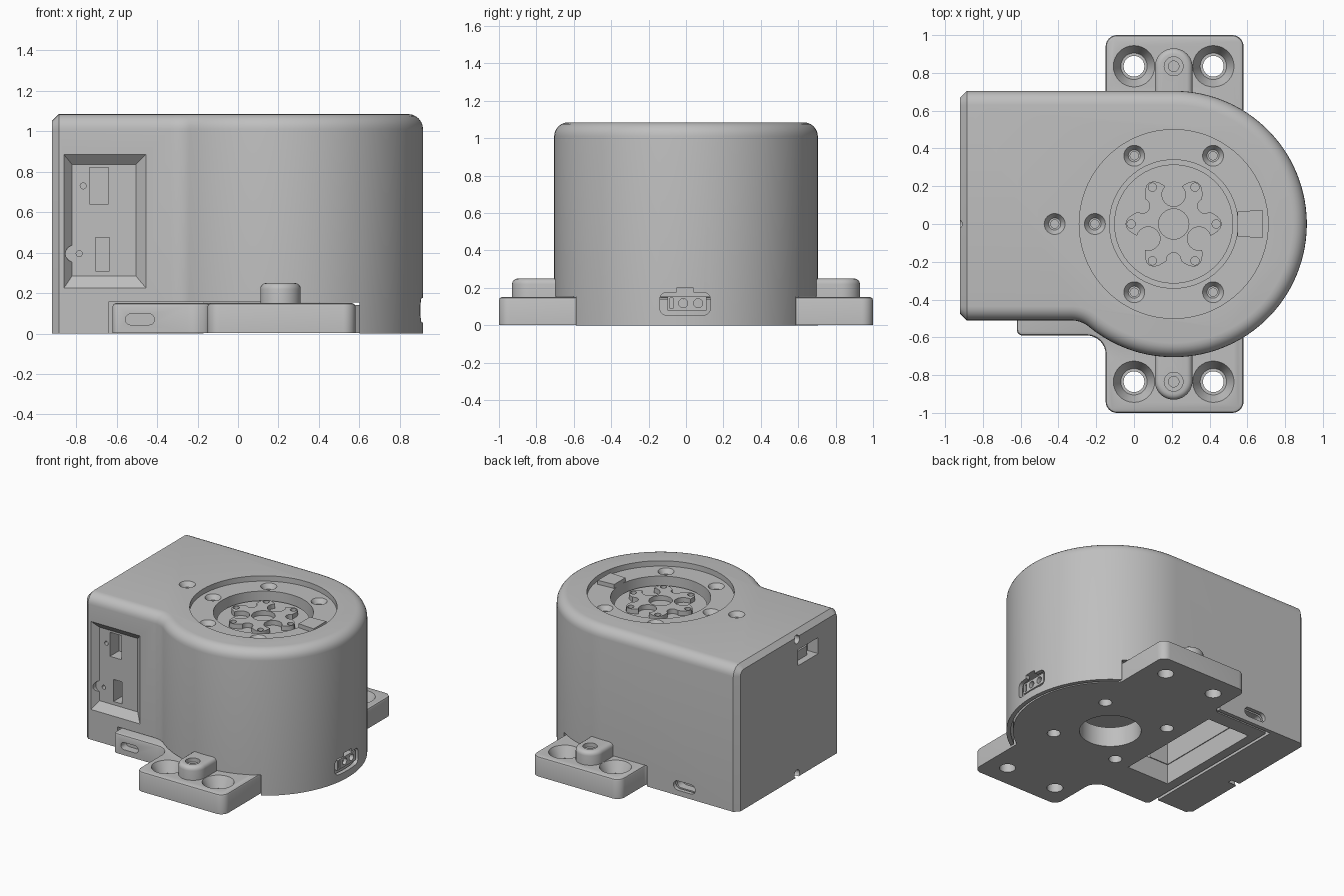
import bpy, bmesh
from math import sin, cos, pi, radians, tan, acos
from mathutils import Vector

old = bpy.data.objects.get("Cube")
if old:
    bpy.data.objects.remove(old, do_unlink=True)

grey = bpy.data.materials.new("housing_grey")
grey.use_nodes = True
grey.diffuse_color = (0.52, 0.52, 0.52, 1)
grey.node_tree.nodes["Principled BSDF"].inputs["Base Color"].default_value = grey.diffuse_color

CX = 0.21       # rotor axis
TOP = 1.085     # housing height
AXES = {"z": lambda a, b, c: (a, b, c), "y": lambda a, b, c: (a, c, b), "x": lambda a, b, c: (c, a, b)}


# ---- outlines ----
def arc(x, y, r, a0=0, a1=360, n=32):
    count = n if a1 - a0 == 360 else n + 1
    angles = [radians(a0 + (a1 - a0) * i / n) for i in range(count)]
    return [(x + r * cos(a), y + r * sin(a)) for a in angles]


def rect(x0, y0, x1, y1):
    return [(x0, y0), (x1, y0), (x1, y1), (x0, y1)]


def slot(x, y, half, r):
    return arc(x + half, y, r, -90, 90, 10) + arc(x - half, y, r, 90, 270, 10)


def rounded(corners, n=8):
    """Polygon whose corners (x, y, radius) are filleted."""
    out = []
    for i, (x, y, r) in enumerate(corners):
        p = Vector((x, y))
        u = (Vector(corners[i - 1][:2]) - p).normalized()
        v = (Vector(corners[(i + 1) % len(corners)][:2]) - p).normalized()
        half = acos(u.dot(v)) / 2
        centre = p + (u + v).normalized() * r / sin(half)
        start, end = p + u * r / tan(half) - centre, p + v * r / tan(half) - centre
        for k in range(n + 1):
            out.append(tuple(centre + start.normalized().slerp(end.normalized(), k / n) * r))
    return out


# ---- solids ----
def solid(name, ring, lo, hi, axis="z", ring2=None):
    bm = bmesh.new()
    a = [bm.verts.new(AXES[axis](p[0], p[1], lo)) for p in ring]
    b = [bm.verts.new(AXES[axis](p[0], p[1], hi)) for p in (ring2 or ring)]
    bm.faces.new(a)
    bm.faces.new(b)
    for i in range(len(a)):
        bm.faces.new((a[i - 1], a[i], b[i], b[i - 1]))
    bmesh.ops.recalc_face_normals(bm, faces=bm.faces)
    mesh = bpy.data.meshes.new(name)
    bm.to_mesh(mesh)
    bm.free()
    mesh.materials.append(grey)
    obj = bpy.data.objects.new(name, mesh)
    bpy.context.collection.objects.link(obj)
    return obj


def cone(x, y, lo, hi, r0, r1, axis="z"):
    return solid("cutter", arc(x, y, r0), lo, hi, axis, arc(x, y, r1))


def cyl(x, y, lo, hi, r, axis="z", n=32, name="cutter"):
    return solid(name, arc(x, y, r, n=n), lo, hi, axis)


def box(x0, y0, z0, x1, y1, z1, name="cutter"):
    return solid(name, rect(x0, y0, x1, y1), z0, z1)


def bevel(obj, test, width, segments):
    bm = bmesh.new()
    bm.from_mesh(obj.data)
    edges = [e for e in bm.edges if test(e.verts[0].co, e.verts[1].co)]
    bmesh.ops.bevel(bm, geom=edges, offset=width, segments=segments, profile=0.5, affect='EDGES')
    bm.to_mesh(obj.data)
    bm.free()


def boolean(obj, cutters, operation='DIFFERENCE'):
    bpy.context.view_layer.objects.active = obj
    for c in cutters:
        c.hide_render = True
        mod = obj.modifiers.new("cut", 'BOOLEAN')
        mod.operation, mod.object, mod.solver = operation, c, 'EXACT'
        bpy.ops.object.modifier_apply(modifier=mod.name)
        bpy.data.objects.remove(c, do_unlink=True)


def polar(r, degrees):
    return CX + r * cos(radians(degrees)), r * sin(radians(degrees))


def at_height(z):
    return lambda p, q: abs(p.z - z) < 1e-4 and abs(q.z - z) < 1e-4


# ---- housing: round drum running into a box, rounded top rim ----
outline = [(-0.92, 0.705), (-0.92, -0.51)] + arc(-0.3335, -0.66, 0.15, 90, 50.5, 8)
outline += arc(CX, 0, 0.705, 230.5, 450, 72)[1:]
housing = solid("housing", outline, 0, TOP)
on_top = at_height(TOP)
bevel(housing, lambda p, q: on_top(p, q) and max(p.x, q.x) > -0.9, 0.075, 6)
bevel(housing, lambda p, q: max(p.x, q.x) < -0.919 and max(p.z, q.z) > 0.01, 0.035, 1)

# underside cavity for the mounting plate
boolean(housing, [
    cyl(CX, 0, -0.1, 0.2, 0.675, n=72),
    box(-0.64, -0.8, -0.1, 0.2, 0.675, 0.155),
    box(-0.17, -1.1, -0.1, 0.6, 1.1, 0.154),
    box(-0.55, -0.3, -0.1, -0.2, 0.55, 0.45),
])
# top recess, rotor well and countersunk screw holes
boolean(housing, [cyl(CX, 0, 1.045, 1.2, 0.5, n=72), cyl(CX, 0, 0.9, 1.2, 0.34, n=64)])
for x, y, z in [polar(0.417, 60 * k) + (1.045,) for k in range(1, 6)] + [(-0.42, 0, TOP)]:
    boolean(housing, [cone(x, y, z - 0.035, z + 0.001, 0.032, 0.056), cyl(x, y, z - 0.07, z, 0.022, n=16)])
# front connector window with sloped frame
boolean(housing, [
    solid("cutter", rect(-0.862, 0.223, -0.453, 0.887), -0.512, -0.465, "y",
          rect(-0.82, 0.285, -0.505, 0.835)),
    cyl(-0.81, 0.395, -0.53, -0.466, 0.042, "y"),
    box(-0.735, -0.5, 0.64, -0.64, -0.36, 0.82),
    box(-0.705, -0.5, 0.31, -0.635, -0.36, 0.475),
    cyl(-0.765, 0.73, -0.5, -0.4, 0.015, "y", 16),
    cyl(-0.785, 0.395, -0.5, -0.4, 0.015, "y", 16),
])
# end-face socket and screw notches, rear slot, side port
port = rounded([(-0.14, 0.055, 0.035), (0.13, 0.055, 0.035), (0.13, 0.175, 0.035), (-0.14, 0.175, 0.035)])
boolean(housing, [
    box(-1, -0.25, 0.83, -0.83, -0.01, 0.95),
    cyl(0, 1.03, -1, -0.85, 0.03, "x"),
    cyl(0, 0.025, -1, -0.85, 0.03, "x"),
    solid("cutter", slot(-0.48, 0.075, 0.055, 0.035), 0.6, 0.8, "y"),
    solid("cutter", port, 0.84, 1, "x"),
    box(0.84, -0.05, 0.15, 1, 0.04, 0.2),
])

# ---- mounting plate with two ears and a front flange ----
plate = solid("mounting_plate", rounded([
    (-0.15, -1, 0.06), (0.58, -1, 0.06), (0.58, 1, 0.06), (-0.15, 1, 0.06),
    (-0.15, 0.66, 0.05), (-0.62, 0.66, 0.02), (-0.62, -0.59, 0.03), (-0.15, -0.59, 0.1)]), 0.002, 0.15)
bevel(plate, at_height(0.15), 0.015, 2)
boolean(plate, [cyl(CX, 0, 0.002, 0.14, 0.66, n=72)], 'UNION')
boolean(plate, [
    cyl(CX, 0, -0.1, 0.3, 0.21, n=48),
    box(-0.55, -0.3, -0.1, -0.2, 0.55, 0.3),
    solid("cutter", slot(-0.485, 0.07, 0.045, 0.027), -0.7, -0.53, "y"),
    solid("cutter", slot(-0.48, 0.075, 0.055, 0.035), 0.6, 0.8, "y"),
] + [cyl(*polar(0.385, 45 + 90 * k), -0.1, 0.12, 0.045) for k in range(4)])
for x in (0, 0.42):
    for y in (-0.835, 0.835):
        boolean(plate, [cone(x, y, 0.07, 0.151, 0.07, 0.11), cyl(x, y, -0.1, 0.1, 0.055)])

# ---- locating lugs on the ears ----
for side, name in ((-1, "front_lug"), (1, "rear_lug")):
    ring = arc(CX, 0.83, 0.1, 0, 180, 20) + [(CX - 0.1, 0.6), (CX + 0.1, 0.6)]
    lug = solid(name, [(x, side * y) for x, y in ring], 0.12, 0.25)
    bevel(lug, lambda p, q: at_height(0.25)(p, q) and max(abs(p.y), abs(q.y)) > 0.61, 0.03, 4)
    boolean(lug, [cyl(CX, side * 0.835, 0.22, 0.3, 0.05), cyl(CX, side * 0.835, 0.16, 0.3, 0.028)])

# ---- rotor: lower disc and lobed hub ----
rotor = cyl(CX, 0, 0.89, 0.985, 0.315, n=64, name="rotor_disc")
lobes = [polar(0.215 + 0.04 * cos(radians(30 * i)), 5 * i) for i in range(72)]
hub = solid("rotor_hub", lobes, 0.95, 1.02)
boolean(hub, [cyl(CX, 0, 0.97, 1.1, 0.08)])
for k in range(6):
    boolean(hub, [cyl(*polar(0.225, 60 * k), 0.98, 1.1, 0.022, n=16)])
    r, size = ((0.19, 0.038), (0.155, 0.062))[k % 2]
    boolean(hub, [cyl(*polar(r, 30 + 60 * k), 0.965, 1.1, size)])

# ---- stop block on the recess floor ----
stop = [polar(0.345, -11), polar(0.475, -9), polar(0.475, 9), polar(0.345, 11)]
block = solid("stop_block", stop, 1.03, 1.075)

# ---- side connector and end socket insert ----
connector = box(0.75, -0.1, 0.08, 0.895, 0.11, 0.155, "side_connector")
boolean(connector, [cyl(y, 0.118, 0.86, 1, 0.024, "x") for y in (-0.015, 0.065)]
        + [box(0.86, -0.085, 0.09, 1, -0.07, 0.145)])
insert = box(-0.87, -0.19, 0.82, -0.82, -0.07, 0.9, "end_socket_insert")

# ---- shading ----
bpy.ops.object.select_all(action='DESELECT')
for obj in (housing, plate, rotor, hub, block, connector, insert,
            bpy.data.objects["front_lug"], bpy.data.objects["rear_lug"]):
    obj.select_set(True)
    bpy.context.view_layer.objects.active = obj
bpy.ops.object.shade_smooth_by_angle(angle=radians(30))
